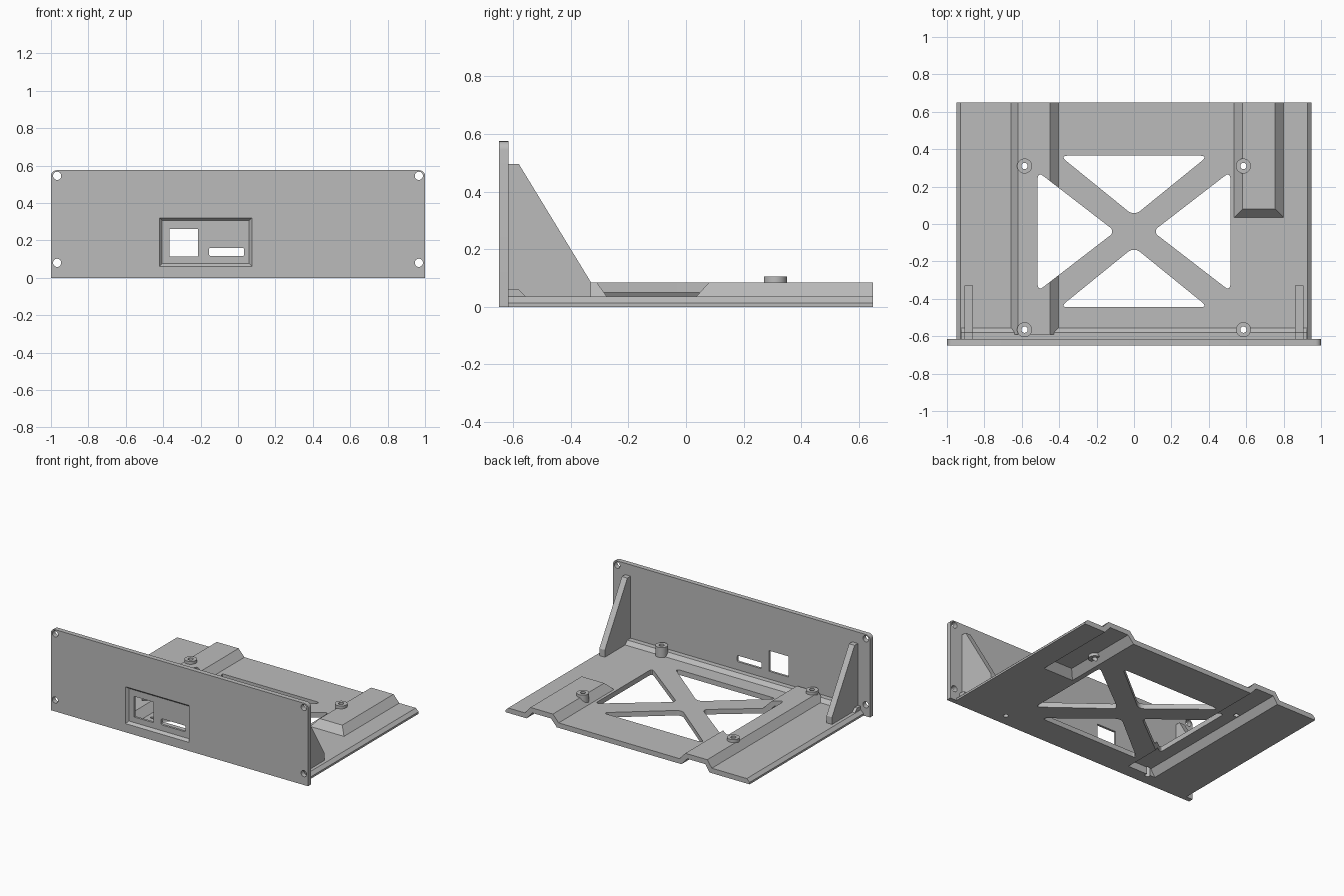
import bpy, bmesh, math
from mathutils import Vector

cube = bpy.data.objects.get("Cube")
if cube:
    bpy.data.objects.remove(cube, do_unlink=True)

grey = bpy.data.materials.new("plain grey")
grey.use_nodes = True
GREY = (0.5, 0.5, 0.5, 1)
grey.diffuse_color = GREY
grey.node_tree.nodes["Principled BSDF"].inputs["Base Color"].default_value = GREY


def finish(name, bm):
    bmesh.ops.recalc_face_normals(bm, faces=bm.faces[:])
    mesh = bpy.data.meshes.new(name)
    bm.to_mesh(mesh)
    bm.free()
    mesh.materials.append(grey)
    obj = bpy.data.objects.new(name, mesh)
    bpy.context.collection.objects.link(obj)
    return obj


def prism(name, pts, axis, lo, hi, radius=0, corners=None):
    """Extrude a flat outline along an axis, rounding the chosen corners."""
    def place(a, b, d):
        return {"X": (d, a, b), "Y": (a, d, b), "Z": (a, b, d)}[axis]
    bm = bmesh.new()
    verts = [bm.verts.new(place(a, b, lo)) for a, b in pts]
    bm.faces.new(verts)
    if radius:
        chosen = [verts[i] for i in (corners or range(len(verts)))]
        bmesh.ops.bevel(bm, geom=chosen, offset=radius, offset_type='OFFSET',
                        segments=5, profile=0.5, affect='VERTICES')
    ext = bmesh.ops.extrude_face_region(bm, geom=bm.faces[:])
    moved = [g for g in ext["geom"] if isinstance(g, bmesh.types.BMVert)]
    bmesh.ops.translate(bm, verts=moved, vec=Vector(place(0, 0, hi - lo)))
    return finish(name, bm)


def rect(a0, a1, b0, b1):
    return [(a0, b0), (a1, b0), (a1, b1), (a0, b1)]


def disc(cx, cy, r, n=28):
    return [(cx + r * math.cos(i * math.tau / n), cy + r * math.sin(i * math.tau / n))
            for i in range(n)]


def loft(name, ring_a, ring_b):
    """Solid between two rings with the same number of points."""
    bm = bmesh.new()
    a = [bm.verts.new(p) for p in ring_a]
    b = [bm.verts.new(p) for p in ring_b]
    bm.faces.new(a)
    bm.faces.new(b)
    for i in range(len(a)):
        j = (i + 1) % len(a)
        bm.faces.new((a[i], a[j], b[j], b[i]))
    return finish(name, bm)


def raised(name, low, high, z0, z1):
    return loft(name, [(x, y, z0) for x, y in rect(*low)],
                [(x, y, z1) for x, y in rect(*high)])


def combine(obj, tools, operation):
    """Apply booleans one by one, then remove the tools."""
    for tool in tools:
        tool.hide_render = True
        mod = obj.modifiers.new("bool", 'BOOLEAN')
        mod.operation, mod.solver, mod.object = operation, 'EXACT', tool
        bpy.context.view_layer.update()
        dg = bpy.context.evaluated_depsgraph_get()
        mesh = bpy.data.meshes.new_from_object(obj.evaluated_get(dg))
        obj.modifiers.clear()
        obj.data = mesh
        bpy.data.objects.remove(tool, do_unlink=True)


FRONT, JOIN, BACK = -0.65, -0.616, 0.65
THICK, TOP = 0.035, 0.085

# Front panel with rounded top corners
panel = prism("front_panel", rect(-1, 1, 0, 0.575), "Y", FRONT, JOIN, 0.03, (2, 3))
cuts = [prism("screw_hole", disc(s * 0.967, z, 0.022), "Y", -0.7, -0.5)
        for s in (-1, 1) for z in (0.08, 0.545)]
# Bevelled port recess and its two openings
cuts.append(loft("recess", [(x, FRONT - 0.002, z) for x, z in rect(-0.422, 0.077, 0.059, 0.322)],
                 [(x, FRONT + 0.018, z) for x, z in rect(-0.405, 0.06, 0.076, 0.305)]))
cuts.append(prism("square_port", rect(-0.365, -0.215, 0.115, 0.26), "Y", -0.7, -0.5))
cuts.append(prism("slot_port", rect(-0.155, 0.033, 0.117, 0.16), "Y", -0.7, -0.5, 0.008))
combine(panel, cuts, 'DIFFERENCE')

# Base plate with chamfered sides
base = prism("base_plate", [(-0.95, 0), (0.95, 0), (0.95, 0.014), (0.928, THICK),
                            (-0.928, THICK), (-0.95, 0.014)], "Y", JOIN, BACK)
# Front reinforcing strip, long ridge and short raised pad
strip = prism("strip", [(JOIN, 0.02), (-0.555, 0.02), (-0.555, THICK), (-0.58, 0.06),
                        (JOIN, 0.06)], "X", -0.925, 0.925)
ridge = raised("ridge", (-0.66, -0.4, -0.59, BACK), (-0.62, -0.45, -0.59, BACK), 0.03, TOP)
pad = raised("pad", (0.531, 0.804, 0.031, BACK), (0.58, 0.755, 0.08, BACK), 0.03, TOP)
combine(base, [strip, ridge, pad], 'UNION')

# Matching hollows underneath
hollow_z = TOP - THICK
ridge_hollow = raised("ridge_hollow", (-0.645, -0.411, -0.555, 0.7),
                      (-0.605, -0.465, -0.555, 0.7), -0.01, hollow_z)
pad_hollow = raised("pad_hollow", (0.541, 0.794, 0.041, 0.7),
                    (0.595, 0.74, 0.095, 0.7), -0.01, hollow_z)
# Four rounded triangular openings leaving a diagonal cross
MID = -0.04
openings = []
for s in (-1, 1):
    openings.append(prism("long_opening", [(-0.397, MID + s * 0.405), (0.397, MID + s * 0.405),
                                           (0, MID + s * 0.083)], "Z", -0.1, 0.2, 0.04))
    openings.append(prism("side_opening", [(s * 0.515, MID + 0.32), (s * 0.515, MID - 0.32),
                                           (s * 0.1, MID)], "Z", -0.1, 0.2, 0.035))
combine(base, [ridge_hollow, pad_hollow] + openings, 'DIFFERENCE')

# Standoffs with screw holes through the plate
posts = [("left_front", 0.585, -0.565, 0.03), ("left_back", 0.585, 0.31, 0.03),
         ("right_front", -0.585, -0.565, 0.06), ("right_back", -0.585, 0.31, 0.06)]
parts = [panel, base]
for label, x, y, z in posts:
    post = prism(label + "_standoff", disc(x, y, 0.04), "Z", z, 0.105)
    for target in (post, base):
        combine(target, [prism("drill", disc(x, y, 0.017, 16), "Z", -0.1, 0.2)], 'DIFFERENCE')
    parts.append(post)

# Triangular side braces
brace = [(JOIN, 0.03), (-0.33, 0.03), (-0.33, TOP), (-0.58, 0.495), (JOIN, 0.495)]
for label, x in (("left", 0.862), ("right", -0.905)):
    parts.append(prism(label + "_brace", brace, "X", x, x + 0.043))

# Smooth round walls, keep edges crisp
bpy.ops.object.select_all(action='DESELECT')
for obj in parts:
    obj.select_set(True)
bpy.context.view_layer.objects.active = panel
bpy.ops.object.shade_smooth_by_angle(angle=math.radians(30))
